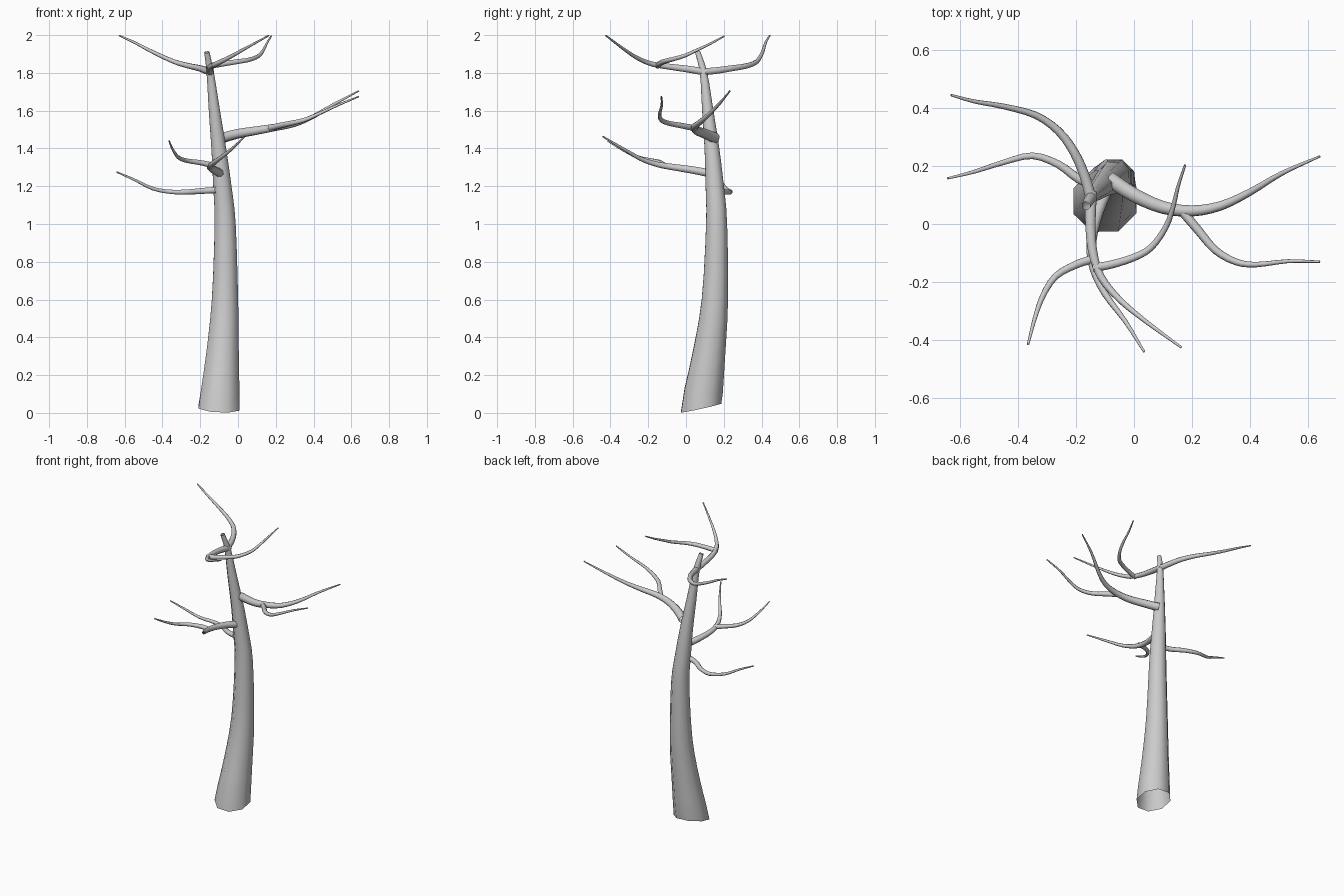
import bpy, bmesh
from math import sin, cos, pi
from mathutils import Vector


def spline(pts, steps):
    """Catmull-Rom samples through (x, y, z, radius) points."""
    p = [Vector(q) for q in pts]
    p = [2 * p[0] - p[1]] + p + [2 * p[-1] - p[-2]]
    out = []
    for i in range(1, len(p) - 2):
        a, b, c, d = p[i - 1:i + 3]
        for s in range(steps):
            t = s / steps
            out.append(0.5 * (2 * b + (c - a) * t + (2 * a - 5 * b + 4 * c - d) * t * t
                              + (3 * b - a - 3 * c + d) * t ** 3))
    return out + [p[-2]]


def tube(name, pts, sides=8, steps=3, start_dir=None):
    """Open tapered tube along a smooth path."""
    path = spline(pts, steps)
    pos = [q.to_3d() for q in path]
    bm = bmesh.new()
    rings, side = [], None
    for i, c in enumerate(pos):
        t = (pos[min(i + 1, len(pos) - 1)] - pos[max(i - 1, 0)]).normalized()
        if i == 0 and start_dir:
            t = Vector(start_dir).normalized()
        if side is None:
            side = Vector((1, 0, 0)) if abs(t.x) < 0.7 else Vector((0, 0, 1))
        side = (side - t * side.dot(t)).normalized()
        up = t.cross(side)
        ring = []
        for k in range(sides):
            a = 2 * pi * (k + 0.5) / sides
            ring.append(bm.verts.new(c + (side * cos(a) + up * sin(a)) * path[i].w))
        rings.append(ring)
    for r, s in zip(rings, rings[1:]):
        for k in range(sides):
            n = (k + 1) % sides
            bm.faces.new((r[k], r[n], s[n], s[k]))
    for f in bm.faces:
        f.smooth = True
    me = bpy.data.meshes.new(name)
    bm.to_mesh(me)
    bm.free()
    ob = bpy.data.objects.new(name, me)
    bpy.context.collection.objects.link(ob)
    return ob


def limb(name, pts, r0, r1=0.004):
    """Branch whose radius shrinks evenly from r0 to r1."""
    n = len(pts) - 1
    tube(name, [(*p, r0 + (r1 - r0) * (i / n) ** 1.3) for i, p in enumerate(pts)])


# Trunk, with a slanted cut at the foot
tube("trunk", [(-.10, .08, .027, .118), (-.083, .12, .3, .094), (-.069, .153, .6, .075),
               (-.068, .162, 1.0, .060), (-.083, .152, 1.2, .052), (-.102, .137, 1.4, .042),
               (-.125, .115, 1.6, .032), (-.147, .093, 1.8, .021), (-.165, .062, 1.91, .015)],
     start_dir=(.05, -.22, 1))

# Lowest left branch
limb("low_left_branch", [(-.115, .125, 1.18), (-.19, .155, 1.175), (-.26, .205, 1.17),
                         (-.35, .235, 1.17), (-.45, .212, 1.187), (-.55, .18, 1.235),
                         (-.642, .157, 1.275)], .018)

# Low front branch and its fork
limb("low_front_branch", [(-.085, .14, 1.265), (-.125, .04, 1.285), (-.147, -.06, 1.30),
                          (-.14, -.15, 1.315), (-.10, -.24, 1.345), (-.03, -.335, 1.40),
                          (.035, -.44, 1.463)], .023)
limb("low_front_twig", [(-.14, -.12, 1.312), (-.2, -.14, 1.325), (-.27, -.18, 1.335),
                        (-.315, -.25, 1.352), (-.343, -.33, 1.39), (-.365, -.415, 1.44)], .016)

# Right branch and its fork
limb("right_branch", [(-.085, .155, 1.455), (0, .10, 1.478), (.1, .057, 1.495),
                      (.2, .045, 1.512), (.3, .063, 1.53), (.4, .11, 1.57),
                      (.51, .175, 1.635), (.64, .233, 1.705)], .028)
limb("right_twig", [(.165, .045, 1.507), (.22, -.02, 1.52), (.28, -.09, 1.533),
                    (.35, -.13, 1.55), (.42, -.14, 1.58), (.53, -.128, 1.63),
                    (.64, -.13, 1.675)], .017)

# High back branch
limb("high_back_branch", [(-.147, .085, 1.805), (-.17, .165, 1.813), (-.205, .245, 1.825),
                          (-.26, .32, 1.837), (-.34, .375, 1.86), (-.45, .405, 1.91),
                          (-.55, .422, 1.962), (-.63, .444, 1.998)], .02)

# High front branch and its fork
limb("high_front_branch", [(-.147, .11, 1.803), (-.15, .01, 1.82), (-.143, -.09, 1.833),
                           (-.115, -.18, 1.847), (-.05, -.26, 1.88), (.04, -.335, 1.93),
                           (.163, -.425, 1.998)], .021)
limb("high_front_twig", [(-.14, -.15, 1.838), (-.08, -.14, 1.848), (0, -.115, 1.86),
                         (.06, -.08, 1.87), (.11, -.01, 1.89), (.135, .06, 1.922),
                         (.152, .13, 1.955), (.176, .203, 1.995)], .016)
